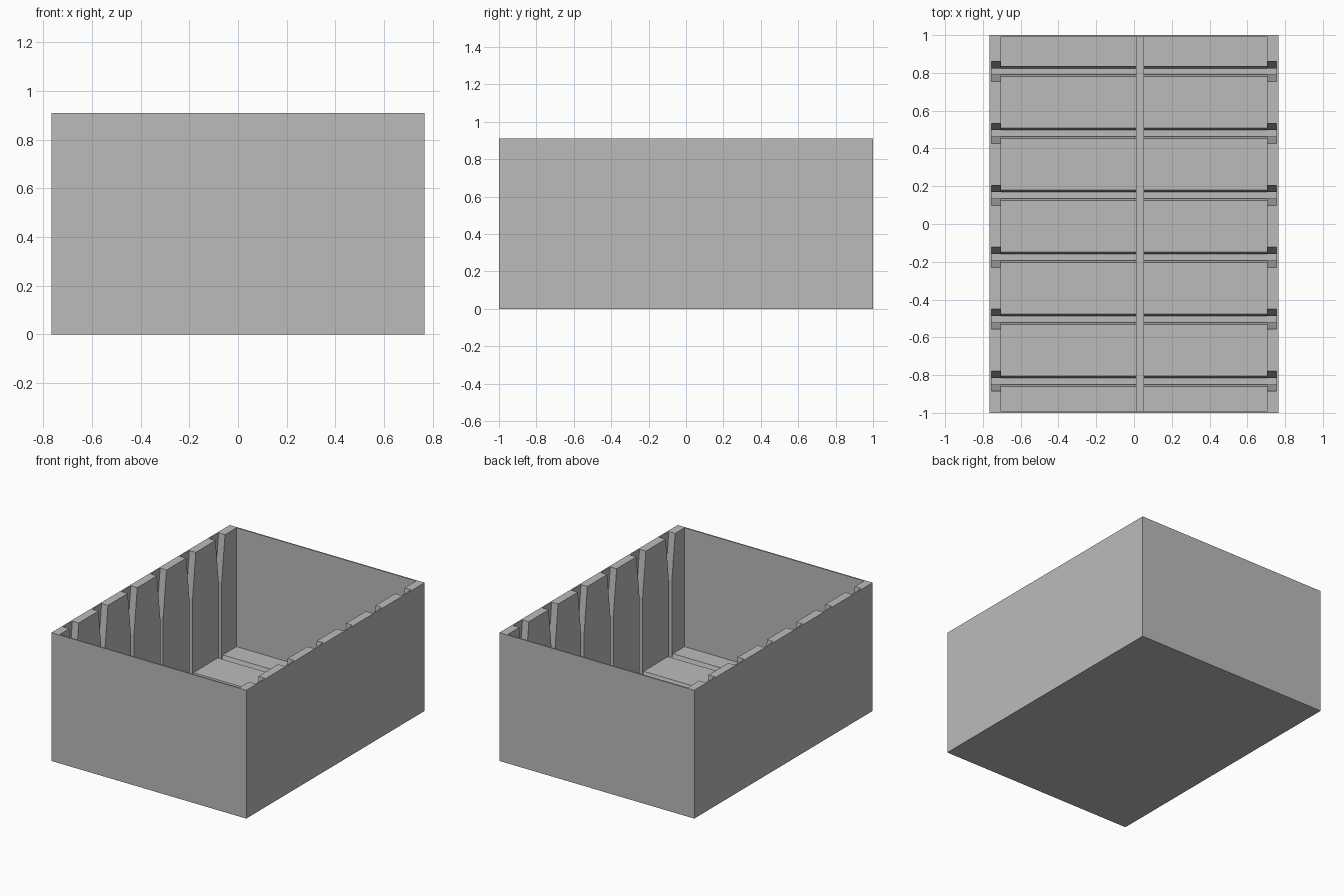
import bpy
import bmesh

cube = bpy.data.objects.get("Cube")
if cube:
    bpy.data.objects.remove(cube, do_unlink=True)

grey = bpy.data.materials.new("light_grey")
grey.use_nodes = True
grey.diffuse_color = (0.5, 0.5, 0.5, 1)
grey.node_tree.nodes["Principled BSDF"].inputs["Base Color"].default_value = (0.5, 0.5, 0.5, 1)

HALF_X, HALF_Y, HEIGHT = 0.765, 1.0, 0.91
FLOOR, GROOVE_BOTTOM, OVER = 0.067, 0.015, 0.96
ROOM_X, ROOM_Y, SLOT_X = 0.705, 0.99, 0.755
SLOT_YS = [0.808 - 0.328 * i for i in range(6)]


def prism(name, profile, x0, x1, y_centres=(0,)):
    """Extrude a (y, z) profile from x0 to x1, once for each y centre."""
    bm = bmesh.new()
    for yc in y_centres:
        face = bm.faces.new([bm.verts.new((x0, yc + y, z)) for y, z in profile])
        ext = bmesh.ops.extrude_face_region(bm, geom=[face])
        moved = [v for v in ext["geom"] if isinstance(v, bmesh.types.BMVert)]
        bmesh.ops.translate(bm, verts=moved, vec=(x1 - x0, 0, 0))
    bmesh.ops.recalc_face_normals(bm, faces=bm.faces)
    mesh = bpy.data.meshes.new(name)
    bm.to_mesh(mesh)
    bm.free()
    mesh.materials.append(grey)
    obj = bpy.data.objects.new(name, mesh)
    bpy.context.collection.objects.link(obj)
    return obj


def rect(half_y, z0, z1):
    return [(-half_y, z0), (half_y, z0), (half_y, z1), (-half_y, z1)]


def symmetric(right_side):
    """Close a profile by mirroring its right side, listed bottom to top."""
    return right_side + [(-y, z) for y, z in reversed(right_side)]


# Outer block, hollowed and slotted by cutters
box = prism("box", rect(HALF_Y, 0, HEIGHT), -HALF_X, HALF_X)
room = prism("room_cutter", rect(ROOM_Y, FLOOR, OVER), -ROOM_X, ROOM_X)

# Divider slots flare towards the rim and run down into the floor
slots = prism("slot_cutter", symmetric([(0.0165, GROOVE_BOTTOM), (0.0165, 0.59),
                                        (0.053, HEIGHT), (0.053, OVER)]),
              -SLOT_X, SLOT_X, SLOT_YS)

# Bevelled mouths of the floor grooves
mouths = prism("groove_cutter", symmetric([(0.0165, 0.03), (0.027, FLOOR), (0.027, 0.1)]),
               -ROOM_X, ROOM_X, SLOT_YS)

for cutter in (room, slots, mouths):
    cut = box.modifiers.new(cutter.name, "BOOLEAN")
    cut.operation = "DIFFERENCE"
    cut.solver = "EXACT"
    cut.object = cutter
bpy.context.view_layer.update()
evaluated = box.evaluated_get(bpy.context.evaluated_depsgraph_get())
box_mesh = bpy.data.meshes.new_from_object(evaluated)
box.modifiers.clear()
box.data = box_mesh
for cutter in (room, slots, mouths):
    bpy.data.objects.remove(cutter, do_unlink=True)

# Low rib along the floor, slightly off centre
prism("floor_rib", rect(ROOM_Y, GROOVE_BOTTOM, FLOOR + 0.025), 0.01, 0.053)
